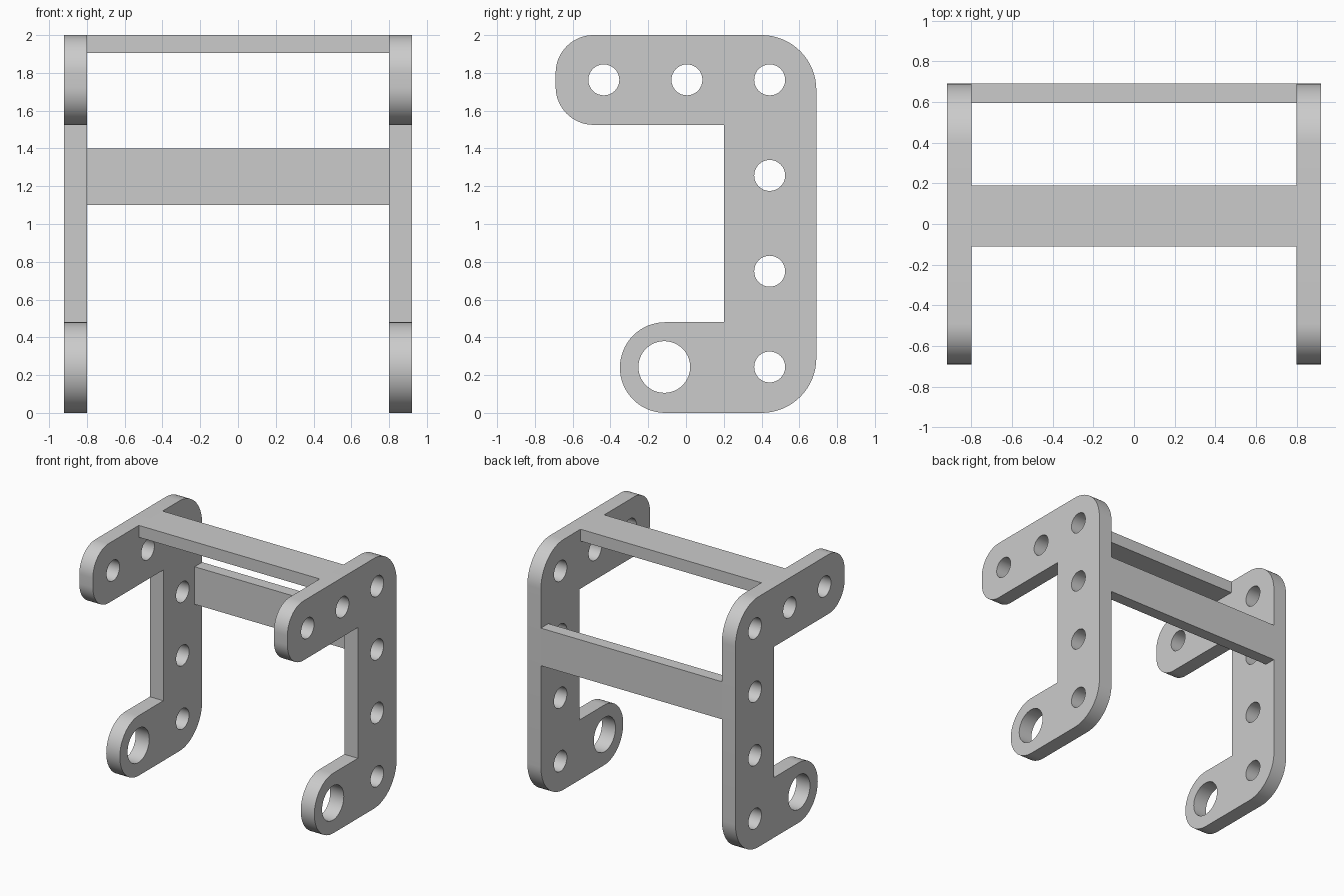
import bpy, bmesh
from math import cos, sin, pi, radians
from mathutils import Vector

if "Cube" in bpy.data.objects:
    bpy.data.objects.remove(bpy.data.objects["Cube"], do_unlink=True)

# Single grey finish
grey = bpy.data.materials.new("plain grey")
grey.use_nodes = True
colour = (0.6, 0.6, 0.6, 1)
grey.diffuse_color = colour
grey.node_tree.nodes["Principled BSDF"].inputs["Base Color"].default_value = colour

INNER, OUTER = 0.80, 0.92
BACK = 0.69


def arc(y, z, r, start, end, steps=16):
    """Points on an arc in the side plane, angles in degrees."""
    angles = [radians(start + (end - start) * i / steps) for i in range(steps + 1)]
    return [(y + r * cos(a), z + r * sin(a)) for a in angles]


def finish(name, bm):
    bmesh.ops.recalc_face_normals(bm, faces=bm.faces[:])
    mesh = bpy.data.meshes.new(name)
    bm.to_mesh(mesh)
    bm.free()
    mesh.materials.append(grey)
    obj = bpy.data.objects.new(name, mesh)
    bpy.context.collection.objects.link(obj)
    return obj


def side_plate(name, x):
    # C-shaped outline, counter-clockwise from the lower eye
    R, r = 0.29, 0.20
    outline = (arc(-0.11, 0.24, 0.24, 90, 270, 32)
               + arc(BACK - R, R, R, -90, 0)
               + arc(BACK - R, 2 - R, R, 0, 90)
               + arc(-BACK + r, 2 - r, r, 90, 180)
               + arc(-BACK + r, 1.525 + r, r, 180, 270)
               + [(0.20, 1.525), (0.20, 0.48)])
    # Bolt holes along the arm and upright, and the large eye
    bolts = [(y, 1.763) for y in (-0.435, 0.005)]
    bolts += [(0.443, z) for z in (0.243, 0.75, 1.257, 1.763)]
    loops = [outline] + [arc(y, z, 0.082, 0, 360, 32)[:-1] for y, z in bolts]
    loops.append(arc(-0.115, 0.243, 0.137, 0, 360, 40)[:-1])

    bm = bmesh.new()
    edges = []
    for loop in loops:
        verts = [bm.verts.new((x, y, z)) for y, z in loop]
        edges += [bm.edges.new((a, b)) for a, b in zip(verts, verts[1:] + verts[:1])]
    bmesh.ops.triangle_fill(bm, edges=edges, use_beauty=True, normal=Vector((1, 0, 0)))
    result = bmesh.ops.extrude_face_region(bm, geom=bm.faces[:], use_keep_orig=True)
    moved = [g for g in result["geom"] if isinstance(g, bmesh.types.BMVert)]
    bmesh.ops.translate(bm, verts=moved, vec=(OUTER - INNER, 0, 0))
    obj = finish(name, bm)
    bpy.ops.object.select_all(action='DESELECT')
    obj.select_set(True)
    bpy.context.view_layer.objects.active = obj
    bpy.ops.object.shade_smooth_by_angle(angle=radians(30))


def cross_bar(name, y0, y1, z0, z1):
    bm = bmesh.new()
    bmesh.ops.create_cube(bm, size=1)
    bmesh.ops.scale(bm, verts=bm.verts[:], vec=(2 * INNER, y1 - y0, z1 - z0))
    bmesh.ops.translate(bm, verts=bm.verts[:], vec=(0, (y0 + y1) / 2, (z0 + z1) / 2))
    finish(name, bm)


# Two side plates joined by a flat top bar and an upright back bar
side_plate("left_side_plate", INNER)
side_plate("right_side_plate", -OUTER)
cross_bar("top_cross_bar", -0.11, 0.19, 1.905, 2.0)
cross_bar("back_cross_bar", 0.595, BACK, 1.10, 1.40)
